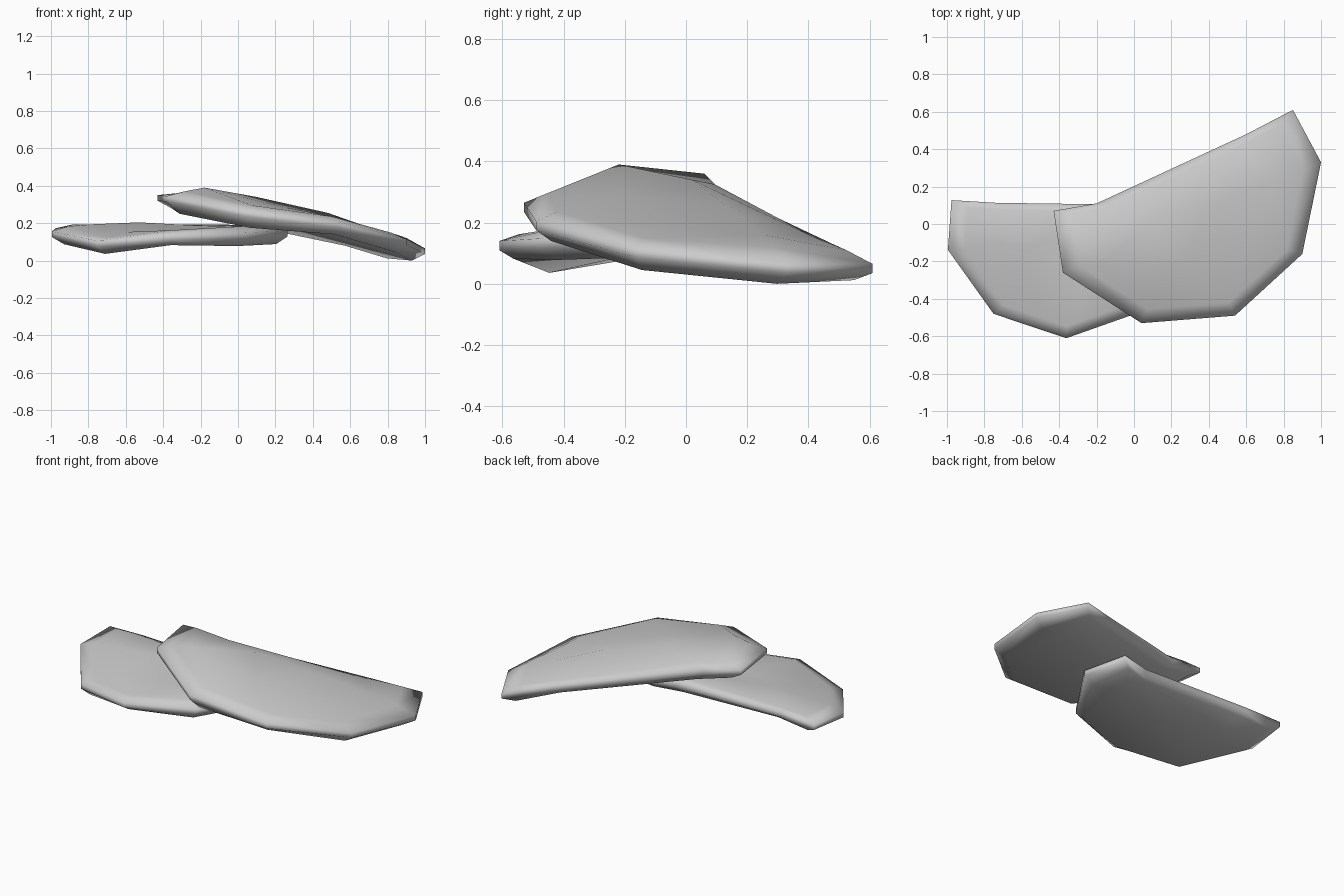
import bpy, bmesh, math
from mathutils import Matrix, Vector
from mathutils.geometry import delaunay_2d_cdt

if "Cube" in bpy.data.objects:
    bpy.data.objects.remove(bpy.data.objects["Cube"])

# Rim of one flake: x, y, rim height, top-edge height, underside-edge height
RIM = [(-0.43, 0.07, 0.335, 0.36, 0.28), (-0.20, 0.11, 0.29, 0.325, 0.23),
       (0.60, 0.48, 0.115, 0.155, 0.08), (0.85, 0.61, 0.05, 0.11, 0.012),
       (1.00, 0.33, 0.05, 0.12, 0.0), (0.90, -0.16, 0.10, 0.15, 0.045),
       (0.54, -0.49, 0.19, 0.235, 0.14), (0.04, -0.53, 0.25, 0.295, 0.175),
       (-0.38, -0.26, 0.33, 0.37, 0.25)]
# Ridge points inside the top and underside, with the sag used on the small flake
TOP = [(-0.18, -0.22, 0.39, -0.05), (0.10, 0.02, 0.34, -0.055), (0.48, 0.13, 0.255, -0.025),
       (0.75, 0.25, 0.16, 0.0), (0.25, -0.2, 0.285, -0.045), (0.65, -0.05, 0.185, -0.03)]
UNDER = [(-0.10, -0.10, 0.25, -0.03), (0.30, 0.0, 0.165, -0.02), (0.70, 0.20, 0.06, 0.0)]
CENTRE = Vector((0.3, 0.0))
WALL = 0.015


def flake(name, matrix, warp=(0,) * 9, sag=0):
    bm = bmesh.new()
    n = len(RIM)

    def placed(x, y, z, dz):
        return bm.verts.new(matrix @ Vector((x, y, z)) + Vector((0, 0, dz)))

    def band(a, b):
        for i in range(n):
            j = (i + 1) % n
            bm.faces.new((a[i], a[j], b[j], b[i]))

    def cap(column, inner, inset, offset):
        rim = [placed(*p[:3], w + offset) for p, w in zip(RIM, warp)]
        ring = []
        for p, w in zip(RIM, warp):
            xy = Vector(p[:2]).lerp(CENTRE, inset)
            ring.append(placed(xy.x, xy.y, p[column], w))
        band(rim, ring)
        # faceted cap through the ridge points
        verts = ring + [placed(x, y, z, s * sag) for x, y, z, s in inner]
        order = list(range(n))
        if matrix.determinant() < 0:
            order.reverse()
        result = delaunay_2d_cdt([v.co.xy for v in verts], [], [order], 1, 1e-5)
        for tri in result[2]:
            bm.faces.new([verts[result[3][k][0]] for k in tri])
        return rim

    # top and underside joined by a thin outer wall
    band(cap(3, TOP, 0.14, WALL), cap(4, UNDER, 0.1, -WALL))
    bmesh.ops.recalc_face_normals(bm, faces=bm.faces)
    for f in bm.faces:
        f.smooth = True
    mesh = bpy.data.meshes.new(name)
    bm.to_mesh(mesh)
    bm.free()
    obj = bpy.data.objects.new(name, mesh)
    bpy.context.collection.objects.link(obj)


# Large upper flake
flake("large_flake", Matrix.Identity(4))

# Smaller lower flake: mirrored, turned, scaled, levelled out and slightly warped
mirror = Matrix.Diagonal((-1, 1, 1, 1))
level = Matrix(((1, 0, 0, 0), (0, 1, 0, 0), (-0.18, 0, 1, -0.08), (0, 0, 0, 1)))
flake("small_flake", level @ Matrix.Translation((-0.115, -0.05, 0))
      @ Matrix.Rotation(math.radians(24), 4, 'Z') @ Matrix.Scale(0.84, 4) @ mirror,
      warp=(-0.015, -0.01, 0.02, 0.02, 0, -0.05, -0.02, 0.01, -0.005), sag=1)
